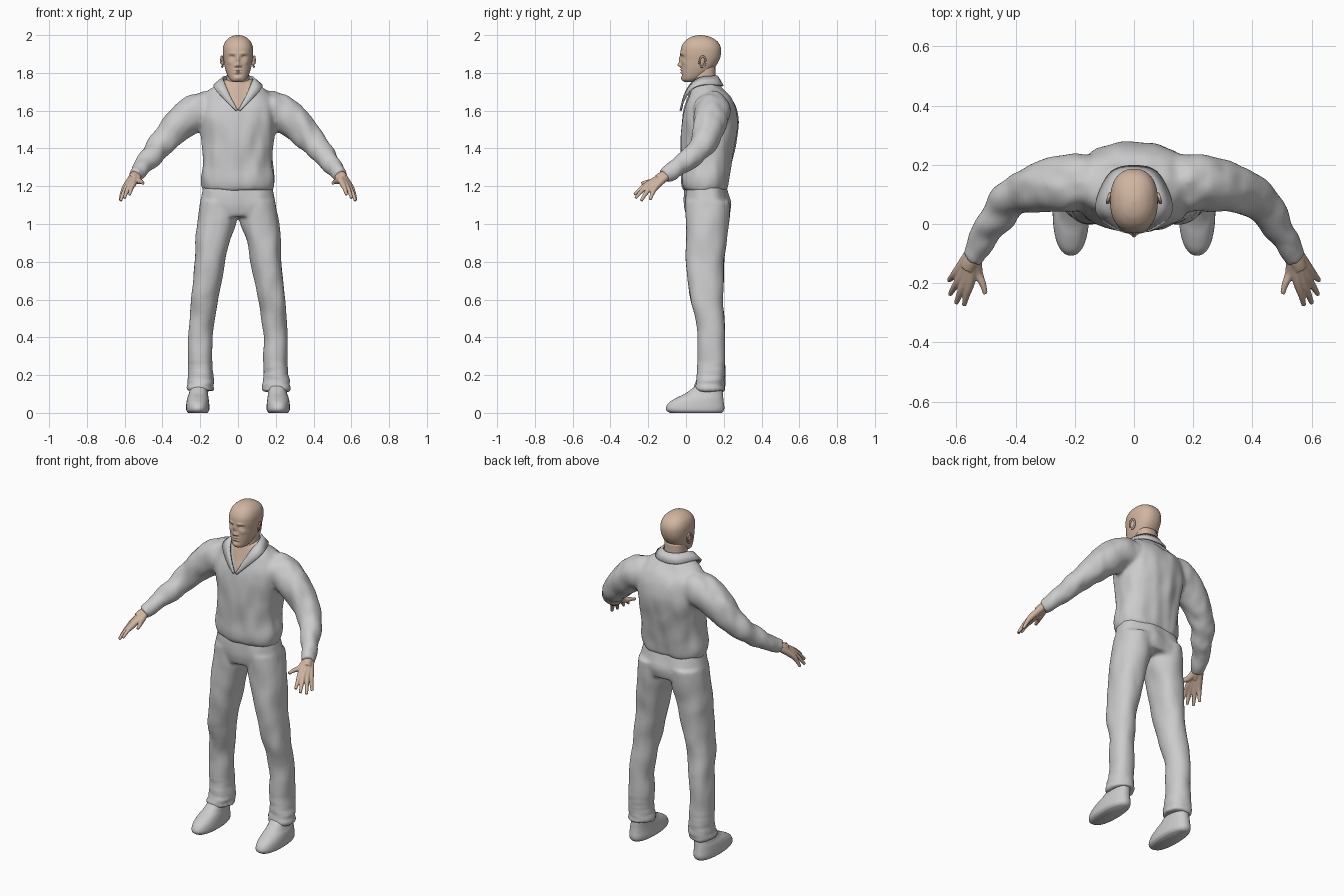
import bpy, bmesh, math
from mathutils import Vector, Matrix, noise

cube = bpy.data.objects.get("Cube")
if cube:
    bpy.data.objects.remove(cube, do_unlink=True)


def material(name, rgb):
    m = bpy.data.materials.new(name)
    m.use_nodes = True
    colour = (*rgb, 1)
    m.diffuse_color = colour
    node = next(n for n in m.node_tree.nodes if n.type == 'BSDF_PRINCIPLED')
    node.inputs["Base Color"].default_value = colour
    node.inputs["Roughness"].default_value = 0.8
    return m


CLOTH = material("light grey cloth", (0.6, 0.6, 0.6))
SKIN = material("skin", (0.63, 0.46, 0.35))


def spline(rows, steps):
    """Smooth in-between rows through the given ones."""
    out, last = [], len(rows) - 1
    for i in range(last):
        quad = [rows[max(0, min(last, i + k))] for k in (-1, 0, 1, 2)]
        for s in range(steps):
            t = s / steps
            out.append([0.5 * (2*b + (c - a)*t + (2*a - 5*b + 4*c - d)*t*t
                               + (3*b - a - 3*c + d)*t**3) for a, b, c, d in zip(*quad)])
    out.append(list(rows[-1]))
    return out


def skin_rings(bm, rings):
    loops = [[bm.verts.new(p) for p in ring] for ring in rings]
    n = len(loops[0])
    faces = [bm.faces.new((a[i], a[(i+1) % n], b[(i+1) % n], b[i]))
             for a, b in zip(loops, loops[1:]) for i in range(n)]
    faces += [bm.faces.new(loops[0]), bm.faces.new(loops[-1])]
    bmesh.ops.recalc_face_normals(bm, faces=faces)


def stack(bm, rows, side=1, power=2.3, sides=40, steps=5):
    """Level rings from rows of height, centre x, half width, front y, back y."""
    rings = []
    for z, cx, rx, front, back in spline(rows, steps):
        ring = []
        for i in range(sides):
            a = math.tau * i / sides
            c, s = math.cos(a), math.sin(a)
            u = math.copysign(abs(c) ** (2/power), c)
            v = math.copysign(abs(s) ** (2/power), s)
            ring.append((side * (cx + rx*u), (front + back)/2 + (back - front)/2*v, z))
        rings.append(ring)
    skin_rings(bm, rings)


def tube(bm, rows, side=1, sides=16, steps=6):
    """Round limb through rows of x, y, z, radius."""
    pts = spline(rows, steps)
    rings = []
    for i, (x, y, z, r) in enumerate(pts):
        ahead = Vector(pts[min(i+1, len(pts)-1)][:3]) - Vector(pts[max(i-1, 0)][:3])
        q = ahead.to_track_quat('Z', 'Y')
        ring = []
        for k in range(sides):
            a = math.tau * k / sides
            p = Vector((x, y, z)) + q @ Vector((r*math.cos(a), r*math.sin(a), 0))
            ring.append((side * p.x, p.y, p.z))
        rings.append(ring)
    skin_rings(bm, rings)


def finish(bm, name, *mats):
    for f in bm.faces:
        f.smooth = True
    me = bpy.data.meshes.new(name)
    bm.to_mesh(me)
    bm.free()
    for m in mats:
        me.materials.append(m)
    ob = bpy.data.objects.new(name, me)
    bpy.context.collection.objects.link(ob)
    return ob


def fuse(bm, name, voxel, smooth):
    """Merge overlapping shells into one soft surface and return it as bmesh."""
    ob = finish(bm, name)
    mod = ob.modifiers.new("merge", 'REMESH')
    mod.mode, mod.voxel_size = 'VOXEL', voxel
    mod = ob.modifiers.new("soften", 'SMOOTH')
    mod.factor, mod.iterations = 0.5, smooth
    dg = bpy.context.evaluated_depsgraph_get()
    me = bpy.data.meshes.new_from_object(ob.evaluated_get(dg))
    out = bmesh.new()
    out.from_mesh(me)
    bpy.data.objects.remove(ob, do_unlink=True)
    bpy.data.meshes.remove(me)
    out.normal_update()
    return out


def folds(bm, scale, depth):
    moves = []
    for v in bm.verts:
        p = Vector([a * b for a, b in zip(v.co, scale)])
        amount = depth * noise.noise(p)
        if v.co.z < 0.3:   # bunched cloth above the shoes
            amount += 0.012 * (1 - v.co.z/0.3) * noise.noise(Vector((v.co.x*9, v.co.y*9, v.co.z*45)))
        moves.append(v.normal * amount)
    for v, m in zip(bm.verts, moves):
        v.co += m


# Shirt: body and sleeves in one piece
bm = bmesh.new()
stack(bm, [(1.175, 0, .174, -.002, .208), (1.19, 0, .188, -.016, .22),
           (1.24, 0, .196, -.024, .228), (1.32, 0, .187, -.022, .243),
           (1.42, 0, .188, -.026, .262), (1.5, 0, .198, -.028, .274),
           (1.56, 0, .205, -.024, .276), (1.62, 0, .2, -.012, .264),
           (1.67, 0, .185, .008, .238), (1.7, 0, .162, .02, .21),
           (1.73, 0, .118, .033, .185), (1.765, 0, .078, .045, .165)])
for side in (1, -1):
    tube(bm, [(.12, .14, 1.595, .09), (.2, .14, 1.6, .098), (.307, .125, 1.53, .087),
              (.38, .105, 1.452, .073), (.43, .07, 1.395, .064), (.485, -.01, 1.325, .052),
              (.53, -.085, 1.273, .042), (.548, -.118, 1.255, .039)], side, 28)
bm = fuse(bm, "shirt", .01, 8)
folds(bm, (16, 16, 7), .009)
# Open neck, cut cleanly along two slanted lines
for side in (1, -1):
    near = [f for f in bm.faces if f.calc_center_median().y < .07
            and f.calc_center_median().z > 1.57 and abs(f.calc_center_median().x) < .13]
    geom = list({e for f in near for e in f.edges} | {v for f in near for v in f.verts}) + near
    bmesh.ops.bisect_plane(bm, geom=geom, plane_co=(0, 0, 1.6), plane_no=(2*side, 0, -1))
for f in bm.faces:
    c = f.calc_center_median()
    f.material_index = int(c.y < .07 and c.z - 1.6 > 2 * abs(c.x))
finish(bm, "shirt", CLOTH, SKIN)

# Collar: a folded strip around the neck, pointed at the front
inner = [(.003, -.026, 1.603), (.042, -.008, 1.68), (.07, .03, 1.745),
         (.079, .08, 1.775), (.05, .145, 1.782), (0, .165, 1.782)]
outer = [(.012, -.03, 1.6), (.068, -.012, 1.655), (.122, .03, 1.715),
         (.122, .09, 1.738), (.075, .175, 1.735), (0, .195, 1.73)]
mirror = lambda half: half + [(-x, y, z) for x, y, z in reversed(half[:-1])]
bm = bmesh.new()
rows = [[bm.verts.new(p) for p in spline(mirror(edge), 4)] for edge in (inner, outer)]
for i in range(len(rows[0]) - 1):
    bm.faces.new((rows[0][i], rows[1][i], rows[1][i+1], rows[0][i+1]))
bmesh.ops.recalc_face_normals(bm, faces=bm.faces)
ob = finish(bm, "collar", CLOTH)
mod = ob.modifiers.new("thickness", 'SOLIDIFY')
mod.thickness, mod.offset = .01, 0

# Trousers: hips and both legs in one piece
bm = bmesh.new()
stack(bm, [(1.22, 0, .178, .0, .208), (1.16, 0, .192, -.008, .222),
           (1.1, 0, .204, -.01, .238), (1.04, 0, .2, .005, .228)])
for side in (1, -1):
    stack(bm, [(1.12, .1, .1, 0, .235), (1.0, .113, .102, -.002, .226), (.9, .135, .09, -.002, .212),
               (.8, .148, .082, 0, .203), (.7, .163, .077, .01, .198), (.6, .18, .073, .023, .195),
               (.5, .19, .067, .05, .202), (.4, .2, .064, .06, .205), (.3, .2, .065, .063, .207),
               (.2, .201, .067, .058, .207), (.115, .201, .073, .045, .207)], side, 2.2)
bm = fuse(bm, "trousers", .01, 6)
folds(bm, (13, 13, 8), .007)
finish(bm, "trousers", CLOTH)

# Shoes
for side, word in ((1, "left"), (-1, "right")):
    bm = bmesh.new()
    stack(bm, [(.0, .213, .05, -.085, .19), (.012, .213, .06, -.103, .2),
               (.03, .213, .062, -.106, .203), (.055, .213, .06, -.09, .2),
               (.08, .212, .056, -.05, .197), (.105, .209, .05, .0, .195),
               (.15, .205, .046, .06, .19)], side)
    ob = finish(bm, word + "_shoe", CLOTH)
    bpy.context.view_layer.objects.active = ob
    ob.select_set(True)
    bpy.ops.object.shade_smooth_by_angle(angle=math.radians(50))
    ob.select_set(False)

# Hands: every finger runs back through the palm to the wrist
fingers = {
    "thumb": [(.533, -.125, 1.25), (.527, -.165, 1.228), (.511, -.203, 1.223), (.502, -.236, 1.215)],
    "index": [(.54, -.115, 1.257), (.553, -.195, 1.215), (.565, -.238, 1.188), (.574, -.274, 1.155)],
    "middle": [(.546, -.11, 1.255), (.57, -.193, 1.207), (.588, -.234, 1.175), (.601, -.268, 1.137)],
    "ring": [(.552, -.107, 1.253), (.585, -.18, 1.2), (.606, -.212, 1.163), (.622, -.238, 1.123)],
    "little": [(.556, -.104, 1.251), (.596, -.16, 1.196), (.613, -.178, 1.162), (.625, -.19, 1.127)]}
for side, word in ((1, "left"), (-1, "right")):
    bm = bmesh.new()
    tube(bm, [(.515, -.06, 1.285, .024), (.547, -.12, 1.252, .028), (.56, -.15, 1.235, .026)], side)
    for path in fingers.values():
        radii = (.02, .0165, .0115, .008)
        tube(bm, [(*p, r) for p, r in zip(path, radii)], side)
    finish(fuse(bm, word, .0035, 4), word + "_hand", SKIN)

# Neck
bm = bmesh.new()
stack(bm, [(1.64, 0, .07, .03, .16), (1.7, 0, .066, .034, .16),
           (1.76, 0, .061, .036, .158), (1.83, 0, .058, .04, .155)])
finish(bm, "neck", SKIN)

# Head, with the face raised and sunk by soft bumps: x, z, width, height, depth
bm = bmesh.new()
stack(bm, [(1.752, 0, .022, -.008, .04), (1.76, 0, .038, -.018, .06), (1.775, 0, .05, -.022, .09),
           (1.8, 0, .061, -.024, .125), (1.83, 0, .07, -.025, .153), (1.865, 0, .076, -.026, .175),
           (1.9, 0, .08, -.029, .185), (1.935, 0, .079, -.025, .184), (1.965, 0, .068, -.008, .168),
           (1.986, 0, .047, .018, .138), (1.996, 0, .026, .045, .107), (2.0, 0, .006, .072, .082)],
      sides=160, steps=9)
features = [(0, 1.868, .008, .02, -.012), (0, 1.842, .011, .011, -.019),   # nose
            (.014, 1.838, .006, .006, -.008), (.03, 1.903, .02, .007, -.005),  # nostrils, brows
            (.032, 1.883, .014, .009, .011), (.034, 1.881, .009, .004, -.006),  # eyes
            (0, 1.815, .018, .005, -.007), (0, 1.802, .016, .005, -.006),  # lips
            (0, 1.809, .02, .0025, .005), (0, 1.79, .02, .006, .004),  # mouth, chin fold
            (0, 1.771, .018, .01, -.005), (.045, 1.855, .014, .012, -.004)]  # chin, cheeks
for v in bm.verts:
    if v.co.y < .05:
        x, z = abs(v.co.x), v.co.z
        v.co.y += sum(d * math.exp(-((x-fx)/w)**2 - ((z-fz)/h)**2) for fx, fz, w, h, d in features)
finish(bm, "head", SKIN)

# Ears: a thin shell with a raised rim
for side, word in ((1, "left"), (-1, "right")):
    place = (Matrix.Translation((side*.081, .086, 1.86)) @ Matrix.Rotation(-.2, 4, 'X')
             @ Matrix.Rotation(side*.3, 4, 'Z'))
    bm = bmesh.new()
    bmesh.ops.create_uvsphere(bm, u_segments=20, v_segments=12, radius=1,
                              matrix=place @ Matrix.Diagonal((.007, .014, .026, 1)))
    rim = [(.004*side, .016*math.cos(a), .028*math.sin(a) - .003*math.cos(a), .005)
           for a in (math.radians(d) for d in range(-100, 221, 20))]
    tube(bm, [(*(place @ Vector(p[:3])), p[3]) for p in rim], sides=8, steps=2)
    finish(bm, word + "_ear", SKIN)
